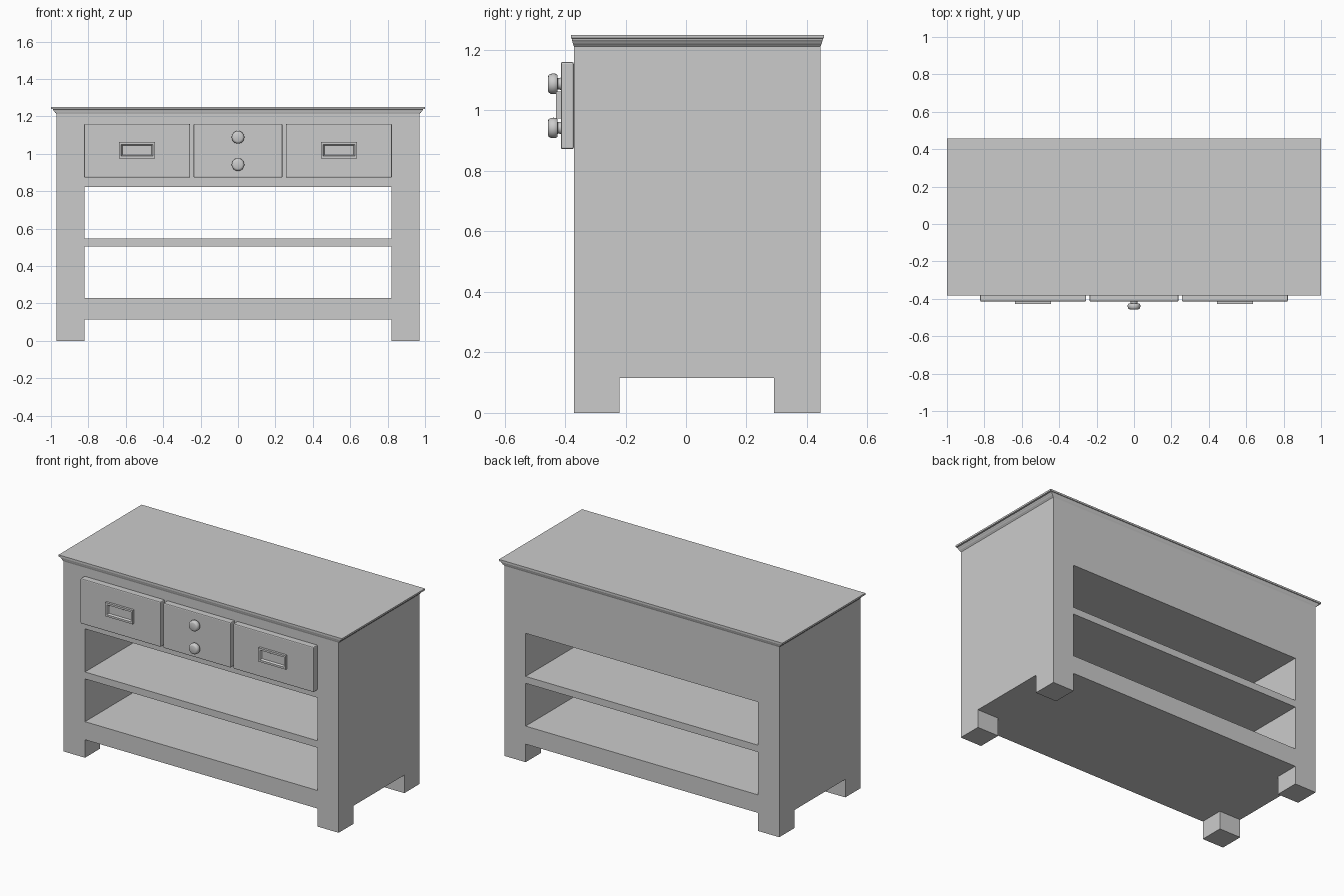
import bpy, bmesh
from math import radians, pi, cos, sin

if "Cube" in bpy.data.objects:
    bpy.data.objects.remove(bpy.data.objects["Cube"])


def finish(name, bm):
    bmesh.ops.recalc_face_normals(bm, faces=bm.faces)
    me = bpy.data.meshes.new(name)
    bm.to_mesh(me)
    bm.free()
    ob = bpy.data.objects.new(name, me)
    bpy.context.collection.objects.link(ob)
    return ob


def box_bm(x0, x1, y0, y1, z0, z1):
    bm = bmesh.new()
    bmesh.ops.create_cube(bm, size=1)
    for v in bm.verts:
        v.co = (x1 if v.co.x > 0 else x0, y1 if v.co.y > 0 else y0, z1 if v.co.z > 0 else z0)
    return bm


def box(name, *b):
    return finish(name, box_bm(*b))


def apply_mods(ob):
    bpy.ops.object.select_all(action='DESELECT')
    bpy.context.view_layer.objects.active = ob
    ob.select_set(True)
    for m in list(ob.modifiers):
        bpy.ops.object.modifier_apply(modifier=m.name)


# Carcass: solid block with two open shelf bays and the gaps between the feet
body = box("cabinet_body", -0.97, 0.97, -0.371, 0.445, 0, 1.212)
cuts = [(-0.82, 0.82, -1, 1, 0.23, 0.503),
        (-0.82, 0.82, -1, 1, 0.547, 0.822),
        (-0.82, 0.82, -1, 1, -0.2, 0.115),
        (-2, 2, -0.22, 0.291, -0.2, 0.115)]
for c in cuts:
    cutter = box("cutter", *c)
    cutter.hide_render = True
    m = body.modifiers.new("cut", 'BOOLEAN')
    m.operation, m.solver, m.object = 'DIFFERENCE', 'EXACT', cutter
    apply_mods(body)
    bpy.data.objects.remove(cutter)

# Table top: rectangular rings lofted along a moulding profile (outset, z)
profile = [(0, 1.212), (0.15, 1.217), (0.3, 1.221), (0.45, 1.228),
           (0.6, 1.233), (0.65, 1.238), (1, 1.239), (1, 1.25)]
bm = bmesh.new()
rings = []
for t, z in profile:
    x, y0, y1 = 0.97 + 0.03 * t, -0.371 - 0.01 * t, 0.445 + 0.012 * t
    rings.append([bm.verts.new((px, py, z)) for px, py in ((-x, y0), (x, y0), (x, y1), (-x, y1))])
for a, b in zip(rings, rings[1:]):
    for i in range(4):
        j = (i + 1) % 4
        bm.faces.new((a[i], a[j], b[j], b[i]))
bm.faces.new(rings[0])
bm.faces.new(rings[-1])
finish("table_top", bm)

# Drawer fronts with softened edges
for name, x0, x1 in (("left", -0.823, -0.256), ("middle", -0.238, 0.238), ("right", 0.256, 0.823)):
    d = box(name + "_drawer_front", x0, x1, -0.414, -0.371, 0.872, 1.16)
    bev = d.modifiers.new("bevel", 'BEVEL')
    bev.width, bev.segments = 0.006, 2
    apply_mods(d)

# Recessed pull plates on the outer drawers
for name, cx in (("left", -0.54), ("right", 0.54)):
    bm = box_bm(cx - 0.097, cx + 0.097, -0.429, -0.414, 0.974, 1.062)
    front = min(bm.faces, key=lambda f: f.calc_center_median().y)
    bmesh.ops.inset_region(bm, faces=[front], thickness=0.018)
    bmesh.ops.inset_region(bm, faces=[front], thickness=0.009, depth=-0.011)
    finish(name + "_drawer_pull", bm)

# Turned knobs on the middle drawer: (radius, y) lathe profile
knob = [(0.021, -0.412), (0.019, -0.418), (0.019, -0.424), (0.029, -0.425),
        (0.033, -0.43), (0.034, -0.438), (0.033, -0.447), (0.029, -0.454), (0.022, -0.457)]
N = 24
for name, cz in (("upper", 1.088), ("lower", 0.942)):
    bm = bmesh.new()
    rings = [[bm.verts.new((r * cos(2 * pi * i / N), y, cz + r * sin(2 * pi * i / N)))
              for i in range(N)] for r, y in knob]
    for a, b in zip(rings, rings[1:]):
        for i in range(N):
            j = (i + 1) % N
            bm.faces.new((a[i], a[j], b[j], b[i]))
    bm.faces.new(rings[0])
    bm.faces.new(rings[-1])
    ob = finish(name + "_knob", bm)
    apply_mods(ob)
    bpy.ops.object.shade_smooth_by_angle(angle=radians(40))
